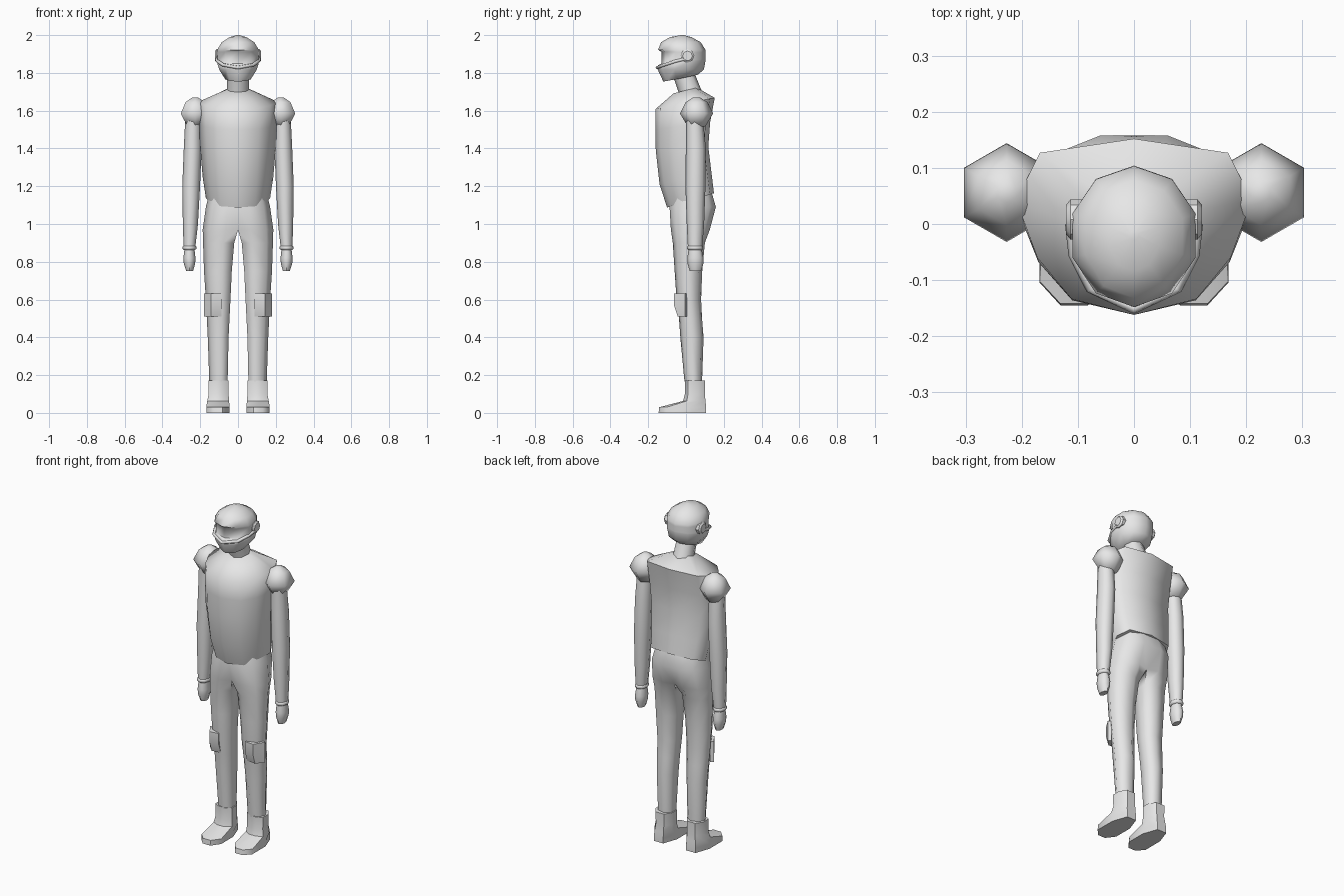
import bpy, bmesh
from math import sin, cos, pi, radians

cube = bpy.data.objects.get("Cube")
if cube:
    bpy.data.objects.remove(cube, do_unlink=True)

grey = bpy.data.materials.new("plain_grey")
grey.use_nodes = True
grey.diffuse_color = (0.8, 0.8, 0.8, 1)
grey.node_tree.nodes["Principled BSDF"].inputs["Base Color"].default_value = (0.8, 0.8, 0.8, 1)


def finish(obj, angle=60):
    obj.data.materials.append(grey)
    bpy.ops.object.select_all(action='DESELECT')
    obj.select_set(True)
    bpy.context.view_layer.objects.active = obj
    bpy.ops.object.shade_smooth_by_angle(angle=radians(angle))


def loft(name, rings, mirror=False, angle=60):
    """Skin a stack of closed rings, cap both ends, optionally mirror in x."""
    bm = bmesh.new()
    rows = [[bm.verts.new(p) for p in ring] for ring in rings]
    n = len(rows[0])
    for a, b in zip(rows, rows[1:]):
        for i in range(n):
            j = (i + 1) % n
            bm.faces.new((a[i], a[j], b[j], b[i]))
    bm.faces.new(rows[0])
    bm.faces.new(rows[-1])
    bmesh.ops.recalc_face_normals(bm, faces=bm.faces)
    # open the halves where they meet on the centre plane
    seam = [f for f in bm.faces if all(abs(v.co.x) < 1e-4 for v in f.verts)]
    bmesh.ops.delete(bm, geom=seam, context='FACES')
    mesh = bpy.data.meshes.new(name)
    bm.to_mesh(mesh)
    bm.free()
    obj = bpy.data.objects.new(name, mesh)
    bpy.context.collection.objects.link(obj)
    finish(obj, angle)
    if mirror:
        obj.modifiers.new("Mirror", 'MIRROR').use_axis[0] = True
    return obj


def oval(x, y, z, rx, ry, n=8):
    return [(x + rx * cos(2 * pi * i / n + pi / 2), y + ry * sin(2 * pi * i / n + pi / 2), z)
            for i in range(n)]


def head_ring(z, tilt, hw, front, back, cy=-0.02, n=10):
    """Ring with its own front and back depth, tilted fore and aft."""
    pts = []
    for i in range(n):
        a = 2 * pi * i / n - pi / 2
        s = sin(a)
        pts.append((hw * 1.05 * cos(a), cy + ((back - cy) if s > 0 else (cy - front)) * s, z + tilt * s))
    return pts


# Jacket: faceted chest section, hem lower at the front
half = [(0, -1), (.53, -.82), (.82, -.35), (1, .3), (.8, .84), (0, 1)]
section = half + [(-u, v) for u, v in half[-2:0:-1]]


def chest_ring(z, tilt, hw, front, back):
    mid, d = (front + back) / 2, (back - front) / 2
    return [(u * hw, mid + v * d, z + tilt * v) for u, v in section]


loft("jacket", [chest_ring(*r) for r in (
    (1.125, .038, .170, -.10, .148),
    (1.24, .03, .187, -.14, .135),
    (1.40, .01, .200, -.16, .118),
    (1.52, .02, .208, -.162, .128),
    (1.638, .03, .210, -.162, .152),
    (1.707, .015, .062, -.065, .058))])


# Trousers: one half lofted from waist to ankle, merged at the centre
def leg_ring(z, x_in, x_out, front, back, k):
    mid, d, w = (front + back) / 2, (back - front) / 2, x_out - x_in
    shape = [(0, -k), (.35, -1), (.8, -.72), (1, 0), (.8, .75), (.35, 1), (0, k), (0, 0)]
    return [(x_in + u * w, mid + v * d, z) for u, v in shape]


loft("trousers", [leg_ring(*r) for r in (
    (1.17, 0, .15, -.07, .135, 1),
    (1.09, 0, .17, -.087, .158, 1),
    (.97, 0, .187, -.08, .126, .8),
    (.90, .02, .185, -.07, .100, .6),
    (.75, .033, .18, -.06, .086, .55),
    (.60, .04, .17, -.05, .080, .55),
    (.50, .045, .165, -.037, .085, .55),
    (.40, .05, .16, -.03, .093, .55),
    (.165, .055, .152, -.008, .085, .55))], mirror=True)


# Boots
def boot_ring(z, x_in, x_out, front, back):
    mid, d, w = (front + back) / 2, (back - front) / 2, x_out - x_in
    shape = [(0, -.6), (.3, -1), (.7, -1), (1, -.68), (1, .3), (.75, 1), (.25, 1), (0, .3)]
    return [(x_in + u * w, mid + v * d, z) for u, v in shape]


loft("boots", [boot_ring(*r) for r in (
    (0, .045, .168, -.145, .107),
    (.03, .045, .168, -.142, .107),
    (.063, .047, .163, -.015, .103),
    (.10, .05, .155, -.006, .100),
    (.172, .049, .157, -.006, .100))], mirror=True, angle=50)

# Knee pads: thick plates wrapping the outer front of each knee
pad_line = [(.087, -.058), (.143, -.064), (.180, -.005)]
pads = []
for z, back in ((.632, 0), (.57, 0), (.51, .02)):
    outer = [(x, y + back * (y < -.03), z) for x, y in pad_line]
    inner = [(x + (.12 - x) * .3, y + (.03 - y) * .3, z) for x, y, z in reversed(outer)]
    pads.append(outer + inner)
loft("knee_pads", pads, mirror=True, angle=35)

# Sleeves, cuffs, hands and shoulder balls
loft("sleeves", [oval(*r) for r in (
    (.237, .045, 1.56, .042, .045),
    (.240, .052, 1.40, .047, .053),
    (.248, .050, 1.20, .047, .053),
    (.252, .050, 1.00, .040, .046),
    (.257, .048, .875, .031, .038))], mirror=True)
loft("cuffs", [oval(.257, .048, z, r, r + .007) for z, r in (
    (.886, .030), (.880, .036), (.868, .036), (.862, .028))], mirror=True)
loft("hands", [oval(*r) for r in (
    (.257, .048, .87, .026, .034),
    (.257, .050, .82, .032, .043),
    (.257, .050, .79, .030, .042),
    (.256, .050, .75, .018, .030))], mirror=True)
loft("shoulder_balls", [oval(.227, .056, z, r, r, 6) for z, r in (
    (1.515, .046), (1.585, .088), (1.645, .058), (1.67, .018))], mirror=True, angle=75)

# Neck, leaning forward
loft("neck", [oval(0, y, z, r, r + .004) for y, z, r in (
    (.035, 1.67, .062), (.015, 1.72, .058), (-.015, 1.80, .056))])

# Helmet with a recessed visor band
loft("helmet", [head_ring(*r) for r in (
    (1.772, .018, .068, -.12, .062),
    (1.818, 0, .100, -.150, .095),
    (1.855, .015, .110, -.148, .104),
    (1.862, .013, .110, -.130, .104),
    (1.910, -.002, .110, -.130, .104),
    (1.922, 0, .110, -.148, .103),
    (1.962, 0, .087, -.132, .078),
    (1.989, 0, .045, -.085, .03),
    (2.0, 0, .008, -.028, -.012))])

# Rim below the visor
side = [(.114, 0, 1.875), (.108, -.055, 1.862), (.078, -.115, 1.842)]
path = side + [(0, -.152, 1.828)] + [(-x, y, z) for x, y, z in reversed(side)]
curve = bpy.data.curves.new("visor_rim", 'CURVE')
curve.dimensions = '3D'
curve.bevel_depth = .009
curve.bevel_resolution = 1
curve.use_fill_caps = True
spline = curve.splines.new('POLY')
spline.points.add(len(path) - 1)
for point, co in zip(spline.points, path):
    point.co = (*co, 1)
rim = bpy.data.objects.new("visor_rim", curve)
bpy.context.collection.objects.link(rim)
curve.materials.append(grey)

# Ear discs
loft("ear_discs", [[(x, .008 + r * cos(pi * i / 4), 1.89 + r * sin(pi * i / 4)) for i in range(8)]
                   for x, r in ((.09, .036), (.113, .036), (.121, .026))], mirror=True, angle=40)
